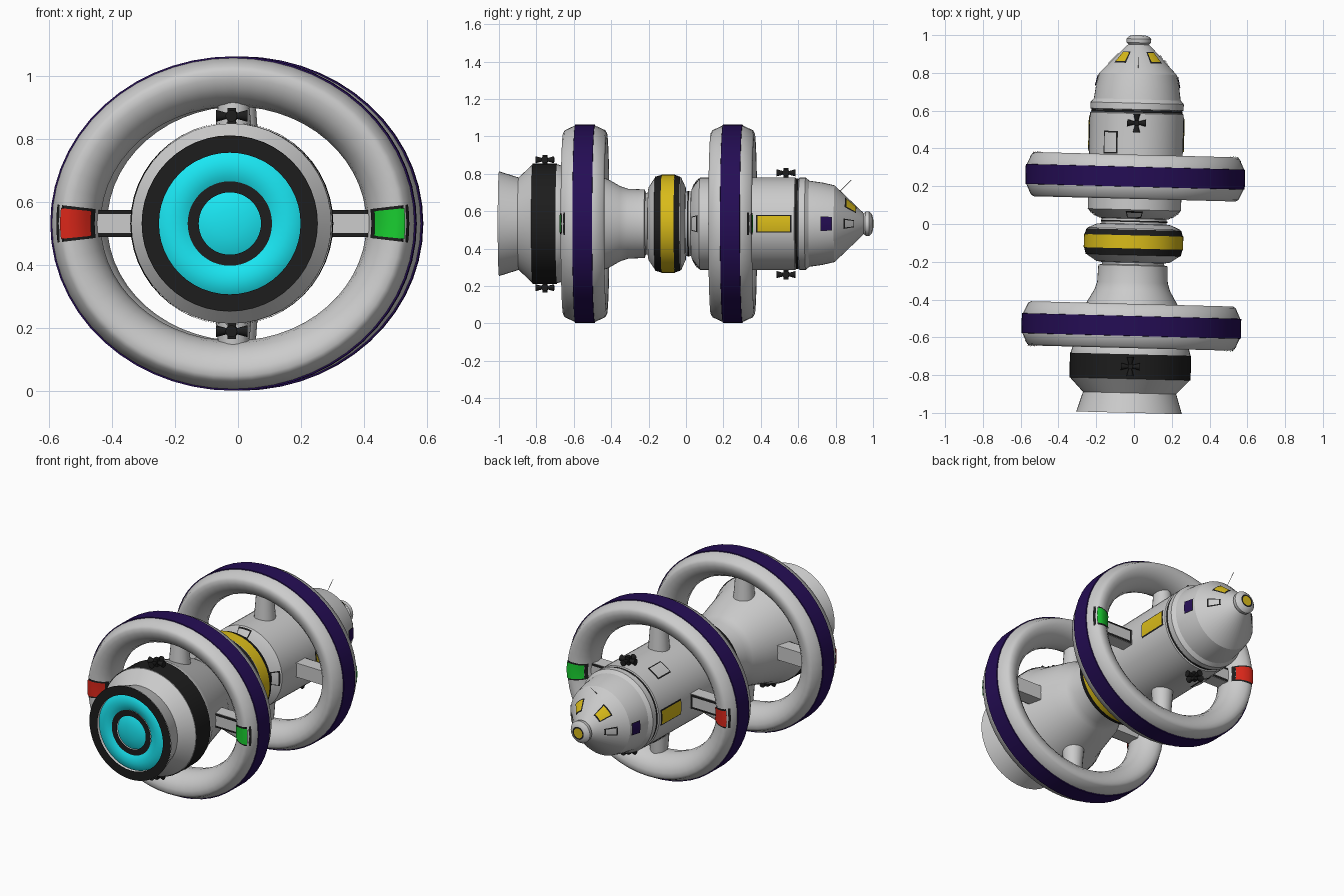
import bpy, bmesh
from math import sin, cos, pi, radians
from mathutils import Vector, Matrix

if "Cube" in bpy.data.objects:
    bpy.data.objects.remove(bpy.data.objects["Cube"])

# whole ship is yawed slightly and lifted so the rings touch the ground
PLACE = Matrix.Translation((0, 0, 0.533)) @ Matrix.Rotation(radians(-1.5), 4, 'Z')
COLOURS = {
    'black': (0.012, 0.012, 0.012), 'yellow': (0.7, 0.5, 0.01), 'cyan': (0.01, 0.8, 0.9),
    'purple': (0.018, 0.004, 0.09), 'red': (0.7, 0.02, 0.01), 'green': (0.01, 0.62, 0.03),
}
MATS = {}
for key, c in COLOURS.items():
    MATS[key] = bpy.data.materials.new(key)
    MATS[key].diffuse_color = (*c, 1)


def finish(name, bm, mat=None, angle=30):
    me = bpy.data.meshes.new(name)
    bm.to_mesh(me)
    bm.free()
    ob = bpy.data.objects.new(name, me)
    bpy.context.collection.objects.link(ob)
    ob.matrix_world = PLACE
    if mat:
        me.materials.append(MATS[mat])
    bpy.ops.object.select_all(action='DESELECT')
    ob.select_set(True)
    bpy.context.view_layer.objects.active = ob
    bpy.ops.object.shade_smooth_by_angle(angle=radians(angle))
    return ob


def sweep(name, pts, mat=None, a=0, b=0, closed=False, segs=48, angle=30):
    """Revolve (y, r) points about the y axis; a and b stretch it to an ellipse."""
    bm = bmesh.new()
    rows = [[bm.verts.new(((a + r) * cos(t), y, (b + r) * sin(t))) for y, r in pts]
            for t in (2 * pi * i / segs for i in range(segs))]
    n = len(pts)
    for i in range(segs):
        p, q = rows[i], rows[(i + 1) % segs]
        for j in range(n if closed else n - 1):
            k = (j + 1) % n
            bm.faces.new((p[j], p[k], q[k], q[j]))
    bmesh.ops.remove_doubles(bm, verts=bm.verts, dist=1e-5)
    bmesh.ops.dissolve_degenerate(bm, edges=bm.edges, dist=1e-6)
    # faces run outward when y grows along the profile
    area = sum((pts[(j + 1) % n][0] - pts[j][0]) * (pts[(j + 1) % n][1] + pts[j][1]) for j in range(n))
    if closed:
        bmesh.ops.recalc_face_normals(bm, faces=bm.faces)
    else:
        bm.faces.ensure_lookup_table()
        want = Vector((0, -1, 0)) if abs(pts[-1][0] - pts[0][0]) < 0.03 and pts[0][0] < -0.9 else None
        f = bm.faces[0]
        c = f.calc_center_median()
        f.normal_update()
        if f.normal.dot(want or Vector((c.x, 0, c.z))) < 0:
            bmesh.ops.reverse_faces(bm, faces=bm.faces)
    return finish(name, bm, mat, angle)


def patch(name, surf, u0, u1, v0, v1, lift, mat=None, n=6):
    """Curved plate lying on surf(u, v) -> (point, outward direction)."""
    bm = bmesh.new()
    g = []
    for i in range(n + 1):
        row = []
        for j in range(n + 1):
            p, d = surf(u0 + (u1 - u0) * i / n, v0 + (v1 - v0) * j / n)
            row.append(bm.verts.new(p + d * lift))
        g.append(row)
    for i in range(n):
        for j in range(n):
            bm.faces.new((g[i][j], g[i + 1][j], g[i + 1][j + 1], g[i][j + 1]))
    bm.normal_update()
    bm.faces.ensure_lookup_table()
    if bm.faces[0].normal.dot(surf(u0, v0)[1]) < 0:
        bmesh.ops.reverse_faces(bm, faces=bm.faces)
    finish(name, bm, mat)


def framed(name, surf, u0, u1, v0, v1, bu, bv, mat=None):
    patch(name + "_frame", surf, u0, u1, v0, v1, 0.003, 'black')
    patch(name, surf, u0 + bu, u1 - bu, v0 + bv, v1 - bv, 0.006, mat)


def lerp(table, x):
    for (x0, y0), (x1, y1) in zip(table, table[1:]):
        if x <= x1:
            return y0 + (y1 - y0) * (x - x0) / (x1 - x0)
    return table[-1][1]


# hull: one long turned profile (y, radius)
HULL = [(-1, .28), (-.895, .247), (-.82, .318), (-.69, .318), (-.655, .308), (-.62, .29),
        (-.42, .24), (-.35, .2), (-.31, .187), (-.22, .183), (-.215, .165), (-.205, .165), (-.2, .195),
        (-.165, .248), (-.13, .258), (-.06, .258), (-.025, .246), (-.002, .195), (0, .172), (.028, .172),
        (.03, .185), (.075, .247), (.585, .248), (.59, .238), (.603, .238), (.607, .247), (.64, .247),
        (.66, .23), (.73, .22), (.795, .205), (.945, .062), (.95, .054), (.96, .064), (.98, .066),
        (.995, .05), (1, .03), (1, 0)]
sweep("hull", HULL)


def band(name, y0, y1, lift, mat):
    ys = [y0] + [y for y, r in HULL if y0 < y < y1] + [y1]
    sweep(name, [(y, lerp(HULL, y) + lift) for y in ys], mat)


band("engine_band", -.82, -.69, .003, 'black')
band("collar_edge_front", -.165, -.13, .003, 'black')
band("collar_belt", -.13, -.06, .005, 'yellow')
band("collar_edge_back", -.06, -.03, .003, 'black')
band("neck_seal", .01, .018, .004, 'black')
band("nose_seal", .59, .602, .004, 'black')
sweep("nose_tip_rim", [(1.0005, .038), (1.0005, 0)], 'black')
sweep("nose_tip_light", [(1.001, .029), (1.001, 0)], 'yellow')
for nm in ("nose_tip_rim", "nose_tip_light"):
    bpy.data.objects[nm].data.flip_normals() if bpy.data.objects[nm].data.polygons[0].normal.y < 0 else None

# engine face: rim, glowing ring, divider and dome
sweep("engine_rim", [(-1, .279), (-1, .225)], 'black')
sweep("engine_glow_ring", [(-.985, .226), (-.994, .21), (-.999, .18), (-.994, .15), (-.985, .132)], 'cyan')
sweep("engine_divider", [(-.99, .134), (-.99, .099)], 'black')
sweep("engine_dome", [(-.982, .1), (-.99, .08), (-.997, .045), (-1, 0)], 'cyan')

# two oval habitat rings with a purple outer tread
A, B = .58, .53
HALF = [(-.158, 0), (-.15, .042), (-.128, .08), (-.1, .104), (-.07, .116), (-.045, .117), (-.03, .108), (-.004, .052)]
SECTION = [(y, d) for d, y in HALF] + [(-y, d) for d, y in reversed(HALF[1:])]


def ring_surface(yc, side, flip):
    def surf(d, t):
        y = lerp(HALF, d)
        p = Vector((flip * (A + d) * cos(t), yc + side * y, (B + d) * sin(t)))
        e = .004
        slope = (lerp(HALF, d + e) - lerp(HALF, d - e)) / (2 * e)
        n = Vector((-slope * flip * cos(t), side, -slope * sin(t))).normalized()
        return p, n
    return surf


def box_spoke(name, x0, x1, yc, flip):
    bm = bmesh.new()
    bmesh.ops.create_cube(bm, size=1, matrix=Matrix.Translation((flip * (x0 + x1) / 2, yc, 0))
                          @ Matrix.Diagonal((x1 - x0, .08, .086, 1)))
    finish(name, bm)


for label, yc, side, hub in (("front", -.54, -1, .24), ("back", .25, 1, .22)):
    sweep(label + "_ring", [(yc + y, d) for y, d in SECTION], None, A, B, closed=True, segs=56, angle=35)
    sweep(label + "_ring_tread", [(yc - .053, -.005), (yc - .052, .001), (yc + .052, .001), (yc + .053, -.005)],
          'purple', A, B, segs=56, angle=35)
    # tapered round spokes above and below
    for s, nm in ((1, "upper"), (-1, "lower")):
        bm = bmesh.new()
        m = Matrix.Translation((0, yc, s * (hub + .44) / 2)) @ Matrix.Rotation(0 if s > 0 else pi, 4, 'X')
        bmesh.ops.create_cone(bm, cap_ends=True, segments=20, radius1=.062, radius2=.045, depth=.44 - hub, matrix=m)
        finish(f"{label}_{nm}_spoke", bm)
    # flat side spokes with outlined plates, plus the navigation lamps
    for flip, nm, mat in ((-1, "left", 'red'), (1, "right", 'green')):
        box_spoke(f"{label}_{nm}_spoke", hub - .02, .47, yc, flip)

        def flat(x, z, yc=yc, side=side, flip=flip):
            return Vector((flip * x, yc + side * .04, z)), Vector((0, side, 0))
        framed(f"{label}_{nm}_spoke_plate", flat, .25, .45, -.043, .043, .012, .013)
        framed(f"{label}_{nm}_lamp", ring_surface(yc, side, flip), -.138, -.022, -.118, .118, .013, .02, mat)


def hull_surface(y, a):
    """a is measured from straight up towards +x."""
    r = lerp(HULL, y)
    slope = (lerp(HULL, y + .004) - lerp(HULL, y - .004)) / .008
    return Vector((r * sin(a), y, r * cos(a))), Vector((sin(a), -slope, cos(a))).normalized()


def hull_panel(name, y0, y1, deg, half, mat=None, b=.008):
    a = radians(deg)
    h = radians(half)
    framed(name, hull_surface, y0, y1, a - h, a + h, b, b / lerp(HULL, (y0 + y1) / 2), mat)


# windows and hatches
for s, nm in ((1, "right"), (-1, "left")):
    hull_panel(nm + "_cabin_window", .38, .57, s * 90, 11, 'yellow')
    hull_panel(nm + "_nose_badge_plate", .725, .785, s * 90, 10, 'purple', .003)
    hull_panel(nm + "_nose_hatch", .845, .9, s * 90, 10, None, .006)
    hull_panel(nm + "_cockpit_window", .85, .91, s * 40, 15, 'yellow', .006)
for i, deg in enumerate((-33, -147)):
    hull_panel(f"cabin_hatch_{i}", .37, .49, deg, 10)
for i in range(4):
    hull_panel(f"shoulder_hatch_{i}", .036, .07, i * 90, 11, None, .006)

# manoeuvring thruster clusters: four flared nozzles on a short post
for yc, r, label in ((-.755, .318, "aft"), (.535, .248, "fore")):
    for s, nm in ((1, "upper"), (-1, "lower")):
        bm = bmesh.new()
        c = Matrix.Translation((0, yc, s * (r + .024)))
        bmesh.ops.create_cube(bm, size=1, matrix=c @ Matrix.Diagonal((.026, .026, .05, 1)))
        for k in range(4):
            m = c @ Matrix.Rotation(k * pi / 2, 4, 'Z') @ Matrix.Rotation(pi / 2, 4, 'Y') @ Matrix.Translation((0, 0, .03))
            bmesh.ops.create_cone(bm, cap_ends=True, segments=12, radius1=.008, radius2=.019, depth=.04, matrix=m)
        finish(f"{label}_{nm}_thrusters", bm, 'black')

# thin antenna leaning forward from the nose
bm = bmesh.new()
bmesh.ops.create_cone(bm, cap_ends=True, segments=6, radius1=.0015, radius2=.0015, depth=.13,
                      matrix=Matrix.Translation((0, .838, .188)) @ Matrix.Rotation(radians(-45), 4, 'X'))
finish("antenna", bm)

for m in bpy.data.materials:
    if m.users and not m.is_grease_pencil:
        m.use_nodes = True
        m.node_tree.nodes["Principled BSDF"].inputs["Base Color"].default_value = m.diffuse_color
